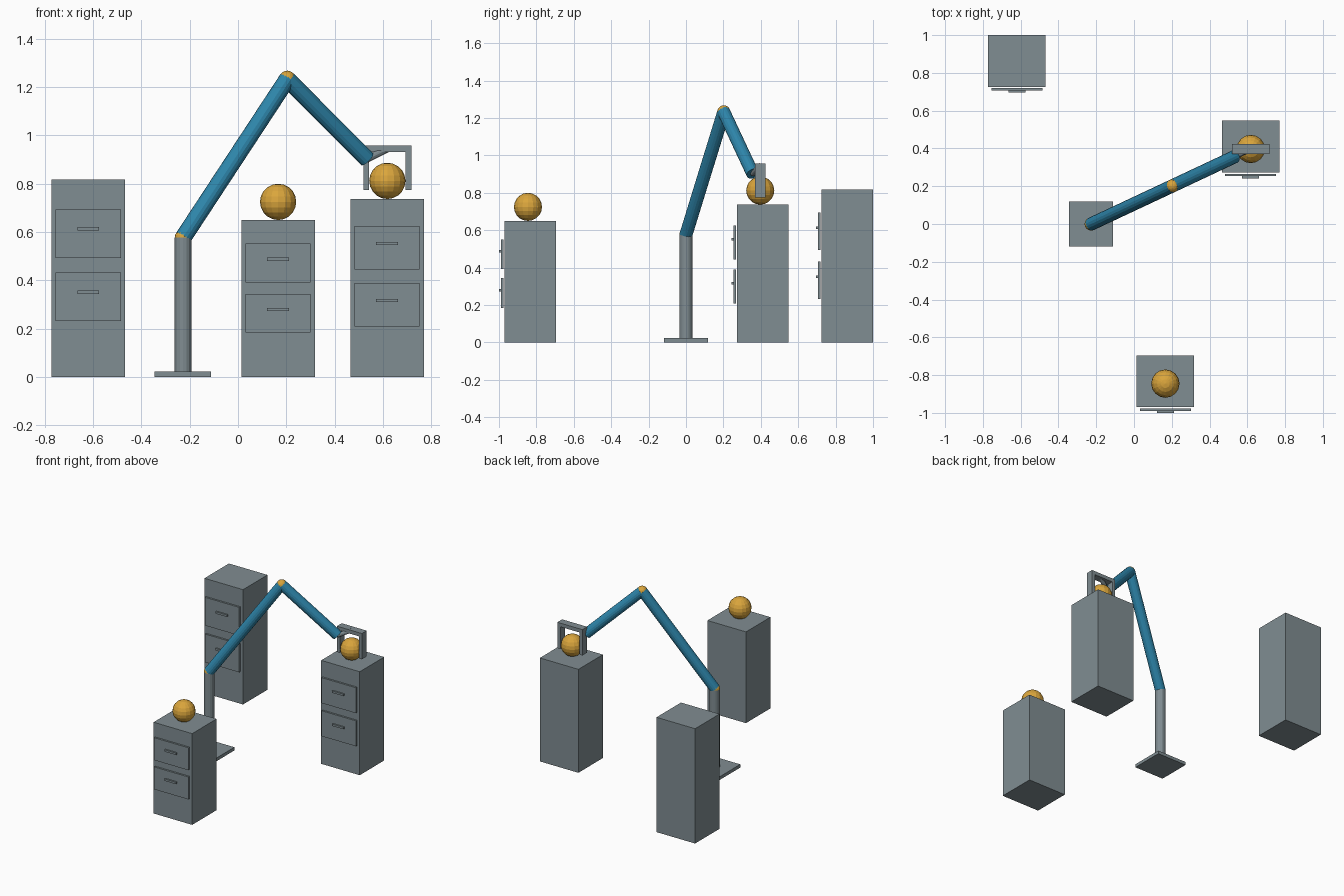
import bpy
from mathutils import Vector

if "Cube" in bpy.data.objects:
    bpy.data.objects.remove(bpy.data.objects["Cube"])


def material(name, rgb):
    m = bpy.data.materials.new(name)
    m.diffuse_color = (*rgb, 1.0)
    m.use_nodes = True
    m.node_tree.nodes["Principled BSDF"].inputs["Base Color"].default_value = m.diffuse_color
    return m


GREY = material("steel grey", (0.216, 0.266, 0.287))
BLUE = material("arm blue", (0.027, 0.238, 0.407))
GOLD = material("golden yellow", (0.70, 0.376, 0.045))


def finish(name, mat):
    ob = bpy.context.object
    ob.name = name
    ob.data.materials.append(mat)
    return ob


def box(name, lo, hi, mat=GREY):
    lo, hi = Vector(lo), Vector(hi)
    bpy.ops.mesh.primitive_cube_add(size=1, location=(lo + hi) / 2)
    bpy.context.object.scale = hi - lo
    return finish(name, mat)


def rod(name, start, end, radius, mat, sides=16):
    start, end = Vector(start), Vector(end)
    axis = end - start
    bpy.ops.mesh.primitive_cylinder_add(
        vertices=sides, radius=radius, depth=axis.length, location=(start + end) / 2,
        rotation=axis.to_track_quat('Z', 'Y').to_euler())
    return finish(name, mat)


def ball(name, centre, radius):
    bpy.ops.mesh.primitive_uv_sphere_add(
        segments=16, ring_count=10, radius=radius, location=centre)
    return finish(name, GOLD)


def cabinet(name, x, front, height):
    """Cabinet body with two drawer fronts and their handles."""
    box(name + "_body", (x - 0.152, front, 0), (x + 0.152, front + 0.275, height))
    for level, mid, grip in (("lower", 0.406, 0.43), ("upper", 0.726, 0.75)):
        z, half = mid * height, 0.123 * height
        box(f"{name}_{level}_drawer", (x - 0.135, front - 0.019, z - half),
            (x + 0.135, front - 0.006, z + half))
        z = grip * height
        box(f"{name}_{level}_handle", (x - 0.045, front - 0.030, z - 0.007),
            (x + 0.045, front - 0.018, z + 0.007))


# Three cabinets
cabinet("back_cabinet", -0.62, 0.725, 0.818)
cabinet("front_cabinet", 0.166, -0.970, 0.65)
cabinet("side_cabinet", 0.617, 0.272, 0.737)

# Balls resting on two of the cabinets
ball("front_ball", (0.166, -0.845, 0.725), 0.075)
ball("held_ball", (0.618, 0.397, 0.812), 0.075)

# Base plate and post
shoulder = (-0.227, 0, 0.577)
elbow = (0.204, 0.202, 1.233)
wrist = (0.534, 0.357, 0.902)
box("base_plate", (-0.345, -0.118, 0), (-0.111, 0.118, 0.023))
rod("post", (-0.227, 0, 0.02), shoulder, 0.035, GREY)

# Jointed arm
ball("shoulder_joint", shoulder, 0.035)
rod("lower_arm", shoulder, elbow, 0.035, BLUE)
ball("elbow_joint", elbow, 0.035)
rod("upper_arm", elbow, wrist, 0.035, BLUE)

# Gripper: wrist rod, crossbar and two fingers
rod("wrist_rod", wrist, (0.618, 0.397, 0.945), 0.015, GREY, 12)
box("gripper_bar", (0.520, 0.370, 0.932), (0.717, 0.424, 0.958))
for side, x in (("left", 0.520), ("right", 0.694)):
    box(f"{side}_finger", (x, 0.370, 0.774), (x + 0.023, 0.424, 0.945))
